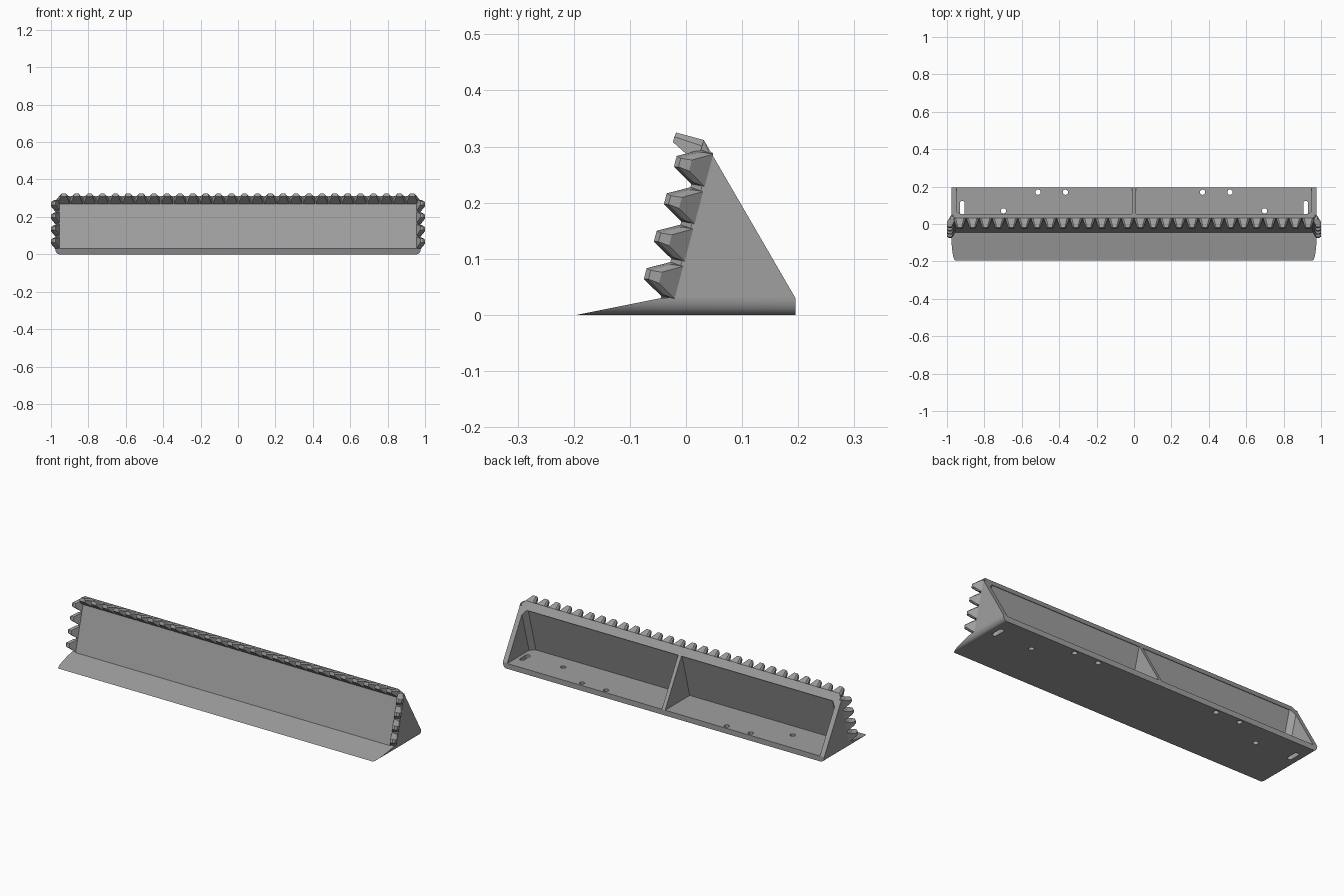
import bpy, bmesh, math
from mathutils import Vector

if "Cube" in bpy.data.objects:
    bpy.data.objects.remove(bpy.data.objects["Cube"])

grey = bpy.data.materials.new("plain_grey")
grey.diffuse_color = (0.35, 0.35, 0.35, 1)
grey.use_nodes = True
grey.node_tree.nodes["Principled BSDF"].inputs["Base Color"].default_value = grey.diffuse_color

TILT = math.radians(15)          # lean of the front wall
Y0, Z0 = -0.045, 0.03            # foot of the front wall
PITCH = 0.069                    # tooth spacing


def wall(x, u, n):
    """Point at width x, distance u up the front wall and n out from it."""
    return Vector((x, Y0 + u * math.sin(TILT) - n * math.cos(TILT),
                   Z0 + u * math.cos(TILT) + n * math.sin(TILT)))


def finish(bm, name):
    bmesh.ops.recalc_face_normals(bm, faces=bm.faces)
    me = bpy.data.meshes.new(name)
    bm.to_mesh(me)
    bm.free()
    me.materials.append(grey)
    ob = bpy.data.objects.new(name, me)
    bpy.context.collection.objects.link(ob)
    return ob


def add_hull(bm, points):
    verts = [bm.verts.new(p) for p in points]
    res = bmesh.ops.convex_hull(bm, input=verts)
    junk = [g for g in res["geom_interior"] if isinstance(g, bmesh.types.BMVert)]
    bmesh.ops.delete(bm, geom=junk, context='VERTS')


def cut(target, cutter):
    bpy.context.view_layer.objects.active = target
    mod = target.modifiers.new("cut", 'BOOLEAN')
    mod.operation, mod.solver, mod.object = 'DIFFERENCE', 'EXACT', cutter
    bpy.ops.object.modifier_apply(modifier=mod.name)
    bpy.data.objects.remove(cutter)


# body: stacked outlines (z, half width, front y, back y, corner setback)
sections = []
for i in range(9):               # base plate with rounded lower ends and a ramp
    a = i * math.pi / 16
    z = 0.03 * (1 - math.cos(a))
    sections.append((z, 0.955 + 0.022 * math.sin(a), -0.195 + 5 * z, 0.195, 0))
for z, w, c in ((0.031, 0.977, 0.02), (0.285, 0.977, 0.02), (0.312, 0.955, 0.001)):
    sections.append((z, w, Y0 + (z - Z0) * math.tan(TILT),
                     0.195 - (z - 0.03) * 0.58, c))
bm = bmesh.new()
rings = []
for z, w, yf, yb, c in sections:
    outline = [(-w, yb), (-w, yf + c), (-w + 0.02, yf),
               (w - 0.02, yf), (w, yf + c), (w, yb)]
    rings.append([bm.verts.new((x, y, z)) for x, y in outline])
for r, s in zip(rings, rings[1:]):
    for k in range(6):
        j = (k + 1) % 6
        bm.faces.new((r[k], r[j], s[j], s[k]))
bm.faces.new(rings[0])
bm.faces.new(rings[-1])
body = finish(bm, "body")

# two hollow bays open to the back, with a rib left between them
bm = bmesh.new()
FLOOR = 0.0292
for s in (-1, 1):
    pts = []
    for x, d in ((0.01, 0.028), (0.925, 0.028), (0.95, 0.053)):
        low, high = wall(s * x, 0, -d), wall(s * x, 0.26, -d)
        low.z = FLOOR
        pts += [low, high]
    for x in (0.01, 0.95):
        pts += [Vector((s * x, 0.4, FLOOR)), wall(s * x, 0.26, -0.35)]
    add_hull(bm, pts)
cut(body, finish(bm, "bay_cutter"))

# screw holes and end slots through the floor
bm = bmesh.new()
for s in (-1, 1):
    for x, y, r, half in ((0.367, 0.17, 0.014, 0), (0.513, 0.17, 0.014, 0),
                          (0.698, 0.07, 0.014, 0), (0.918, 0.086, 0.013, 0.024)):
        pts = []
        for k in range(24):
            a = (k + 0.5) * math.pi / 12
            dy = half if math.sin(a) > 0 else -half
            pts += [(s * x + r * math.cos(a), y + dy + r * math.sin(a), z)
                    for z in (-0.02, 0.05)]
        add_hull(bm, pts)
cut(body, finish(bm, "hole_cutter"))
bpy.ops.object.select_all(action='DESELECT')
body.select_set(True)
bpy.context.view_layer.objects.active = body
bpy.ops.object.shade_smooth_by_angle(angle=math.radians(20))

# row of teeth along the top edge
bm = bmesh.new()
for i in range(28):
    x = (i - 13.5) * PITCH
    pts = []
    for s in (-1, 1):
        pts += [wall(x + s * h, u, n) for h, u, n in (
            (0.033, 0.248, -0.001), (0.033, 0.281, -0.001), (0.022, 0.292, -0.001),
            (0.016, 0.274, 0.051), (0.016, 0.284, 0.051), (0.010, 0.292, 0.050))]
    add_hull(bm, pts)
finish(bm, "top_teeth")

# four teeth up each end
for s, name in ((-1, "left_teeth"), (1, "right_teeth")):
    bm = bmesh.new()
    for i in range(4):
        c = 0.035 + i * PITCH
        pts = []
        for d in (-1, 1):
            pts += [wall(s * x, c + d * h, n) for x, h, n in (
                (0.955, 0.032, -0.001), (0.965, 0.032, -0.022), (0.977, 0.030, -0.024),
                (0.982, 0.028, -0.004), (0.975, 0.010, 0.038), (0.990, 0.010, 0.038),
                (1.0, 0.008, 0.030), (1.0, 0.010, 0.010))]
        add_hull(bm, pts)
    finish(bm, name)
